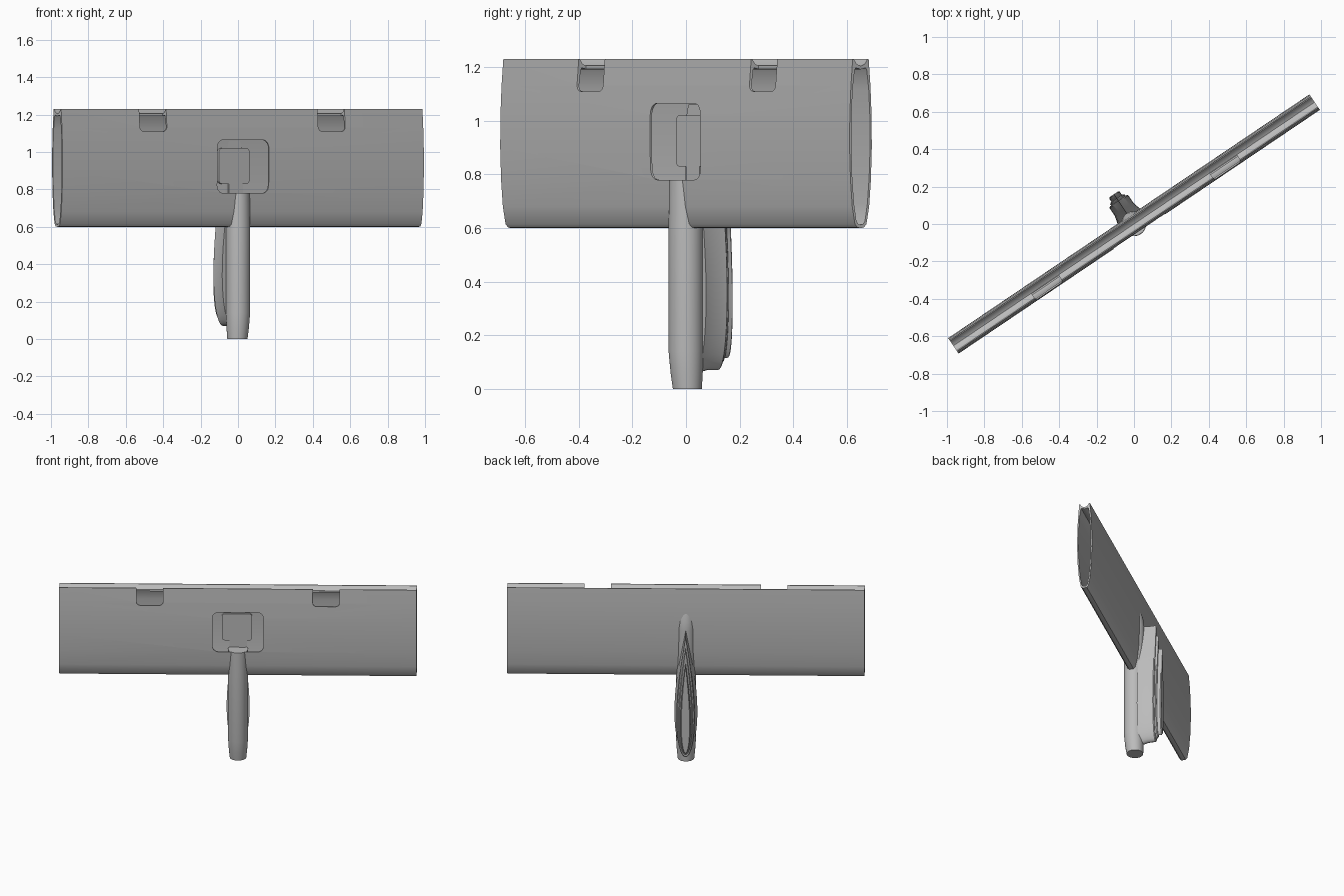
import bpy, bmesh, math
from mathutils import Matrix

if "Cube" in bpy.data.objects:
    bpy.data.objects.remove(bpy.data.objects["Cube"])

# The bar runs along local x; the whole tool is turned about z
TURN = Matrix.Rotation(math.radians(34), 4, 'Z')
HALF_LENGTH = 1.165
SYMMETRIC = (-1, 1)

grey = bpy.data.materials.new("plain grey")
grey.use_nodes = True
grey.diffuse_color = (0.5, 0.5, 0.5, 1)
grey.node_tree.nodes["Principled BSDF"].inputs["Base Color"].default_value = (0.5, 0.5, 0.5, 1)


def make(name, bm, angle=35):
    bmesh.ops.recalc_face_normals(bm, faces=bm.faces)
    bm.transform(TURN)
    mesh = bpy.data.meshes.new(name)
    bm.to_mesh(mesh)
    bm.free()
    mesh.materials.append(grey)
    obj = bpy.data.objects.new(name, mesh)
    bpy.context.collection.objects.link(obj)
    smooth(obj, angle)
    return obj


def smooth(obj, angle=35):
    bpy.ops.object.select_all(action='DESELECT')
    obj.select_set(True)
    bpy.context.view_layer.objects.active = obj
    bpy.ops.object.shade_smooth_by_angle(angle=math.radians(angle))


def loft(rings, closed=False):
    """Skin equal-sized rings; cap the ends, or join last to first."""
    bm = bmesh.new()
    loops = [[bm.verts.new(p) for p in ring] for ring in rings]
    pairs = list(zip(loops, loops[1:]))
    if closed:
        pairs.append((loops[-1], loops[0]))
    else:
        bm.faces.new(loops[0])
        bm.faces.new(loops[-1])
    for a, b in pairs:
        for i in range(len(a)):
            j = (i + 1) % len(a)
            bm.faces.new((a[i], a[j], b[j], b[i]))
    return bm


def rounded_plate(x0, x1, y0, y1, z0, z1, radius):
    """Box with rounded corners as seen from the front."""
    bm = bmesh.new()
    bmesh.ops.create_cube(bm, size=1)
    for v in bm.verts:
        v.co.x = x0 if v.co.x < 0 else x1
        v.co.y = y0 if v.co.y < 0 else y1
        v.co.z = z0 if v.co.z < 0 else z1
    edges = [e for e in bm.edges if abs(e.verts[0].co.y - e.verts[1].co.y) > 1e-4]
    bmesh.ops.bevel(bm, geom=edges, offset=radius, segments=5, profile=0.5, affect='EDGES')
    return bm


def cut(targets, cutter):
    cutter.hide_render = True
    for obj in targets:
        mod = obj.modifiers.new("cut", 'BOOLEAN')
        mod.operation = 'DIFFERENCE'
        mod.solver = 'EXACT'
        mod.object = cutter
        bpy.ops.object.select_all(action='DESELECT')
        bpy.context.view_layer.objects.active = obj
        bpy.ops.object.modifier_apply(modifier=mod.name)
        smooth(obj)
    bpy.data.objects.remove(cutter)


def mirrored(half):
    """Full loop from a half profile that starts and ends on the axis."""
    return half + [(-y, z) for y, z in reversed(half[1:-1])]


# Hollow bar with a channel along its top
outer = mirrored([(0, .6), (.015, .602), (.026, .615), (.038, .68), (.046, .78), (.05, .9),
                  (.049, 1.02), (.044, 1.13), (.036, 1.23), (.031, 1.23), (.018, 1.211), (0, 1.204)])
inner = mirrored([(0, .612), (.01, .614), (.019, .625), (.03, .69), (.038, .79), (.042, .9),
                  (.041, 1.02), (.036, 1.12), (.027, 1.19), (.022, 1.197), (.012, 1.195), (0, 1.192)])
bar = make("hollow_bar", loft([[(x, y, z) for y, z in profile] for x, profile in (
    (-HALF_LENGTH, outer), (HALF_LENGTH, outer), (HALF_LENGTH, inner), (-HALF_LENGTH, inner))], closed=True))

# Round pole, tapered at the foot and sloping into the back of the bar
SIDES = 40
pole_rings = []
for z, radius, shift, slope in ((0, .054, .006, 0), (.06, .060, .003, 0), (.14, .065, 0, 0),
                                (.6, .065, 0, 0), (.94, .065, .004, 0), (1.0, .062, 0, 0), (1.06, .056, -.01, 0)):
    ring = []
    for i in range(SIDES):
        a = math.tau * i / SIDES
        ring.append((radius * math.cos(a), shift + radius * math.sin(a), z))
    pole_rings.append(ring)
pole = make("pole", loft(pole_rings))

# Front window into the bar, and the two notches in the front rim
cut([bar, pole], make("window_cutter", rounded_plate(-.166, .166, -.2, .034, .78, 1.065, .04)))
for side in SYMMETRIC:
    cut([bar], make("notch_cutter", rounded_plate(side * .575 - .087, side * .575 + .087,
                                                  -.2, -.004, 1.11, 1.4, .025)))

# Latch pad and its tab at the back of the window
make("latch_pad", rounded_plate(-.105, .092, .026, .046, .83, 1.02, .02))
make("latch_tab", rounded_plate(-.04, .048, .028, .046, .775, .835, .003))


# Stepped teardrop fin behind the pole
def teardrop(half_width, low, high, y):
    ring = []
    count = 48
    for i in range(count):
        a = math.tau * i / count
        t = (1 - math.cos(a)) / 2
        width = half_width * 1.55 * math.sin(a) * (1 - t) ** .55
        ring.append((width, y, low + (high - low) * t))
    return ring


def fin(name, half_width, low, high, y0, y1, flare=0, edge=.006):
    make(name, loft([teardrop(half_width + flare, low - flare, high + flare, y0),
                     teardrop(half_width, low, high, (y0 + y1) / 2),
                     teardrop(half_width, low, high, y1 - edge),
                     teardrop(half_width - edge, low + edge, high - edge, y1)]))


fin("fin_base", .052, .07, .94, .04, .150, flare=.012)
fin("fin_step", .040, .095, .86, .14, .165)
fin("fin_blade", .029, .115, .76, .15, .192)
